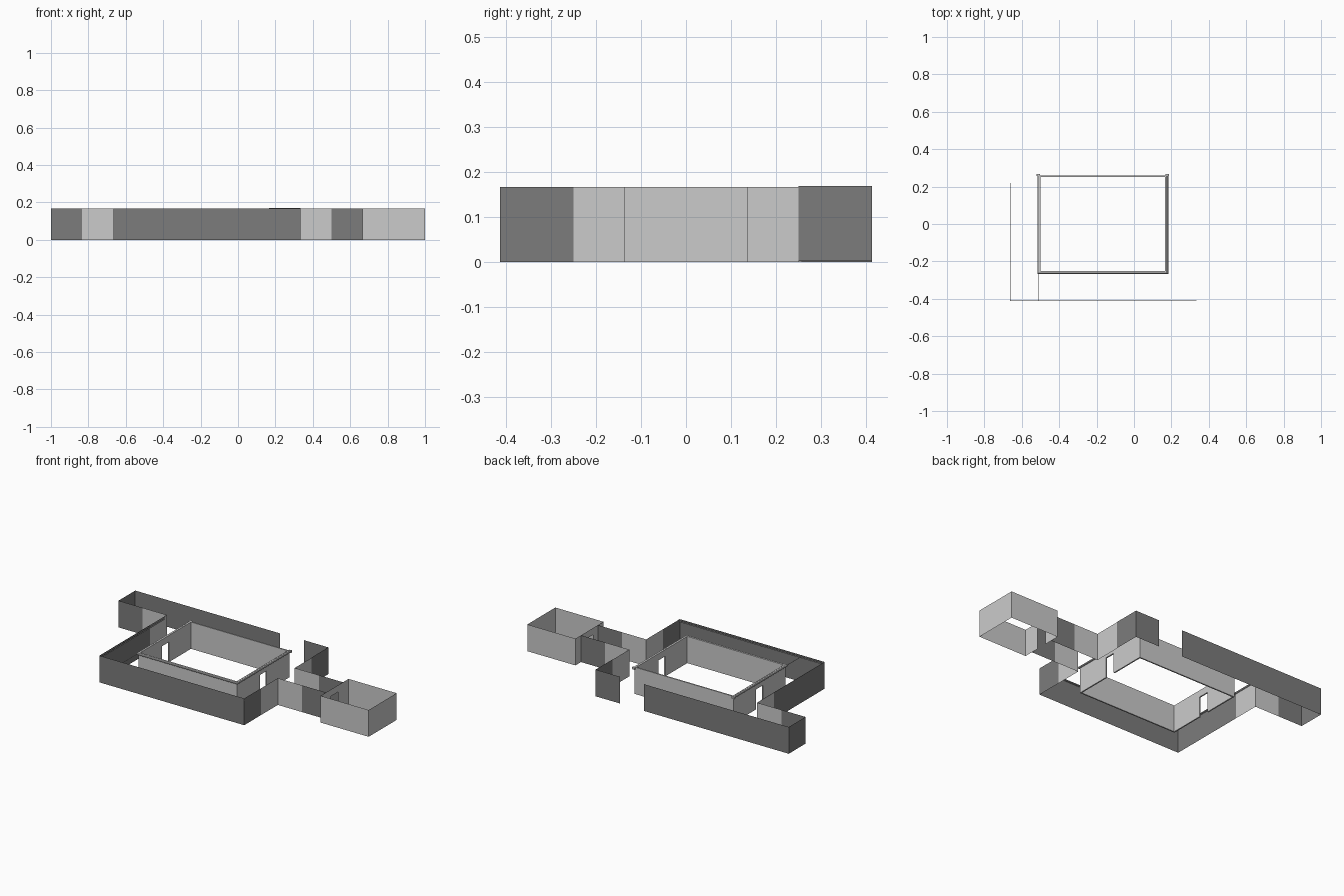
import bpy, bmesh
from mathutils import Vector

if "Cube" in bpy.data.objects:
    bpy.data.objects.remove(bpy.data.objects["Cube"])

H = 0.167          # wall height
U = 1 / 6          # panel module
dark = bpy.data.materials.new("dark_panel")
dark.diffuse_color = (0.2, 0.2, 0.2, 1)
dark.use_nodes = True
dark.node_tree.nodes["Principled BSDF"].inputs["Base Color"].default_value = dark.diffuse_color


def finish(name, bm, mat=None):
    me = bpy.data.meshes.new(name)
    bm.to_mesh(me)
    bm.free()
    ob = bpy.data.objects.new(name, me)
    bpy.context.collection.objects.link(ob)
    if mat:
        me.materials.append(mat)
    return ob


def sheet(name, path, mat=None, z0=0.0, z1=H):
    """Thin upright wall following a plan path."""
    bm = bmesh.new()
    cols = [(bm.verts.new((x, y, z0)), bm.verts.new((x, y, z1))) for x, y in path]
    for a, b in zip(cols, cols[1:]):
        bm.faces.new((a[0], b[0], b[1], a[1]))
    return finish(name, bm, mat)


def box(name, lo, hi):
    bm = bmesh.new()
    bmesh.ops.create_cube(bm, size=1)
    lo, hi = Vector(lo), Vector(hi)
    for v in bm.verts:
        v.co = (lo + hi) / 2 + v.co * (hi - lo)
    return finish(name, bm)


def pipe(name, path, r, sides):
    """Mitred tube along a path."""
    pts = [Vector(p) for p in path]
    bm = bmesh.new()
    import math
    rings = []
    for i, p in enumerate(pts):
        d0 = (p - pts[i - 1]).normalized() if i else (pts[1] - p).normalized()
        d1 = (pts[i + 1] - p).normalized() if i < len(pts) - 1 else d0
        n0, n1 = (Vector((-d.y, d.x, 0)) for d in (d0, d1))
        m = (n0 + n1) / (1 + n0.dot(n1))
        angs = [2 * math.pi * (k + 0.5) / sides for k in range(sides)]
        rings.append([bm.verts.new(p + m * r * math.cos(a) + Vector((0, 0, r * math.sin(a))))
                      for a in angs])
    for a, b in zip(rings, rings[1:]):
        for k in range(sides):
            j = (k + 1) % sides
            bm.faces.new((a[k], a[j], b[j], b[k]))
    bm.faces.new(rings[0])
    bm.faces.new(rings[-1][::-1])
    bmesh.ops.recalc_face_normals(bm, faces=bm.faces)
    return finish(name, bm)


# Outer corridor walls: dark panels
L, R, Y = -4 * U, 2 * U, 2.5 * U - 0.002
sheet("back_wall", [(0, Y), (-1, Y), (-1, 1.5 * U), (-5 * U, 1.5 * U)], dark)
sheet("left_front_wall", [(L, 0.5 * U), (L, -Y), (R, -Y), (R, -1.5 * U)], dark)
sheet("back_right_corner", [(R, 1.5 * U), (R, Y), (U, Y)], dark, 0.002, H + 0.002)
# Outer corridor walls: light panels
sheet("left_bend_wall", [(-5 * U, 1.5 * U), (L, 1.5 * U), (L, 0.5 * U)])
for tag, s in (("front", -1), ("back", 1)):
    sheet(f"{tag}_junction_wall", [(R, s * 1.5 * U), (R, s * 0.5 * U), (3 * U, s * 0.5 * U)])
    sheet(f"{tag}_passage_wall", [(3 * U, s * 0.5 * U), (4 * U, s * 0.5 * U)], dark)

# Side room with a doorway to the passage
W, D = 4 * U, 0.034
sheet("side_room_walls", [(W, -D), (W, -0.138), (0.999, -0.138), (0.999, 0.138), (W, 0.138), (W, D)])
sheet("side_room_lintel", [(W, -D), (W, D)], None, 0.125, H)

# Central room: thin double walls, doorways on left and right
T, X0, X1, B = 0.008, -3 * U, U, 1.5 * U
for tag, s in (("front", -1), ("back", 1)):
    y0, y1 = sorted((s * B, s * (B + T)))
    box(f"central_{tag}_wall", (X0 - T, y0, 0), (X1 + T, y1, H))
for tag, x in (("left", X0 - T), ("right", X1)):
    box(f"central_{tag}_wall_a", (x, -B, 0), (x + T, -D, H))
    box(f"central_{tag}_wall_b", (x, D, 0), (x + T, B, H))
    box(f"central_{tag}_lintel", (x, -D, 0.125), (x + T, D, H))

# Top rail around three sides of the central room
O, z = 0.011, H - 0.006
pipe("central_rail", [(X0 - O, B + 0.015, z), (X0 - O, -B - O, z),
                      (X1 + O, -B - O, z), (X1 + O, B + 0.015, z)], 0.006, 8)
for tag, x in (("left", X0 - O), ("right", X1 + O)):
    box(f"rail_end_{tag}", (x - 0.009, B + 0.006, z - 0.006), (x + 0.009, B + 0.018, H))

# Slim pipes along the corridor, with a branch to the central room
for i, zz in enumerate((0.153, 0.162)):
    pipe(f"corridor_pipe_{i}", [(R, -Y + 0.005, zz), (L + 0.005, -Y + 0.005, zz),
                                (L + 0.005, 0.22, zz)], 0.002, 6)
pipe("branch_pipe", [(X0 - O, -Y + 0.005, 0.162), (X0 - O, -B - O, 0.162)], 0.002, 6)
